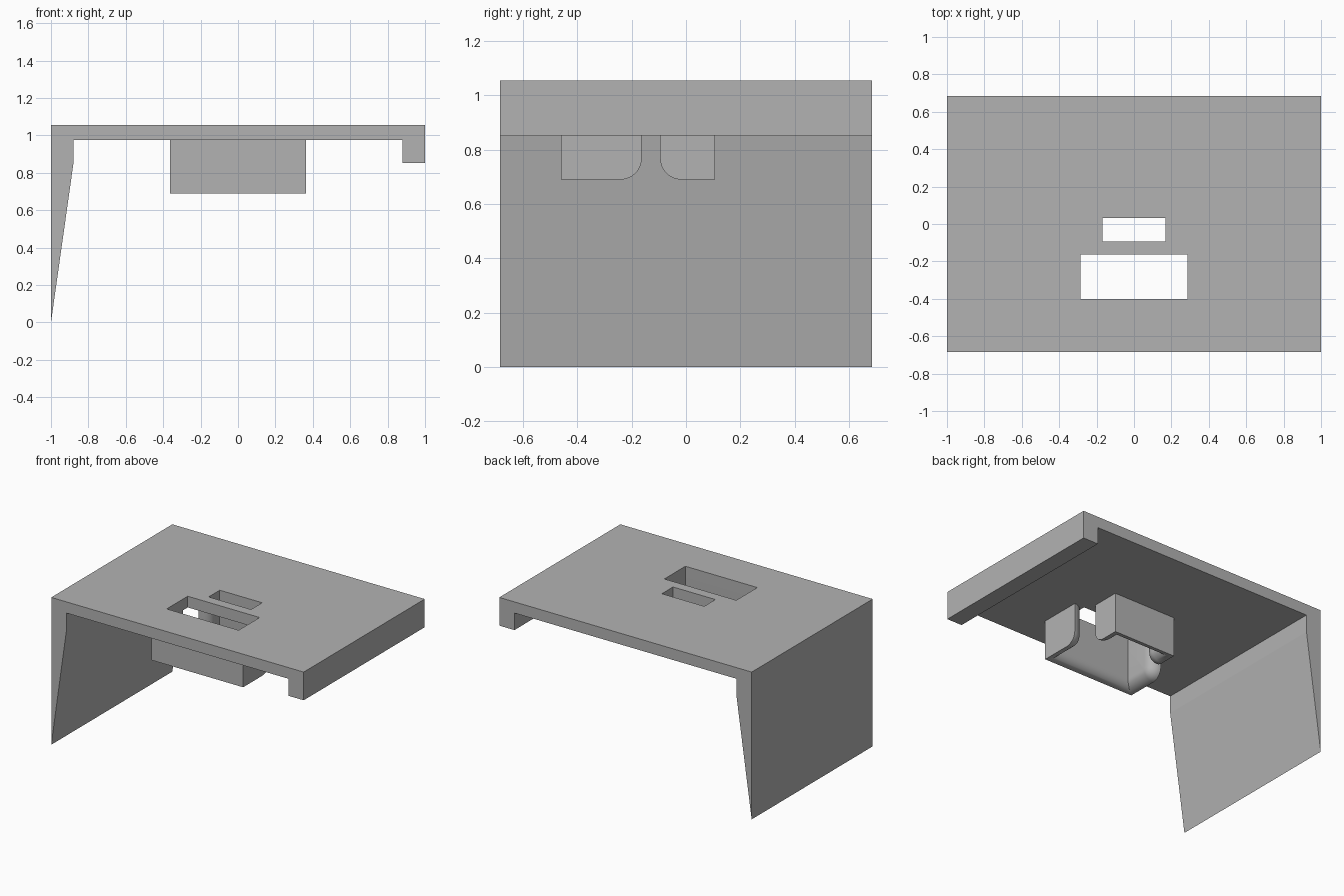
import bpy, bmesh, math

cube = bpy.data.objects.get("Cube")
if cube:
    bpy.data.objects.remove(cube, do_unlink=True)

grey = bpy.data.materials.new("plain grey")
grey.use_nodes = True
grey.diffuse_color = (0.45, 0.45, 0.45, 1)
grey.node_tree.nodes["Principled BSDF"].inputs["Base Color"].default_value = (0.45, 0.45, 0.45, 1)

TOP, UNDER, BOTTOM, DEPTH = 1.055, 0.975, 0.69, 0.685


def finish(name, bm):
    bmesh.ops.recalc_face_normals(bm, faces=bm.faces)
    mesh = bpy.data.meshes.new(name)
    bm.to_mesh(mesh)
    bm.free()
    mesh.materials.append(grey)
    obj = bpy.data.objects.new(name, mesh)
    bpy.context.scene.collection.objects.link(obj)
    return obj


def activate(obj):
    bpy.ops.object.select_all(action='DESELECT')
    obj.select_set(True)
    bpy.context.view_layer.objects.active = obj


def extrude_profile(name, points, y0, y1):
    bm = bmesh.new()
    face = bm.faces.new([bm.verts.new((x, y0, z)) for x, z in points])
    ext = bmesh.ops.extrude_face_region(bm, geom=[face])
    moved = [v for v in ext["geom"] if isinstance(v, bmesh.types.BMVert)]
    bmesh.ops.translate(bm, verts=moved, vec=(0, y1 - y0, 0))
    return finish(name, bm)


def cut_slot(obj, half, y0, y1):
    box = [(-half, UNDER - 0.1), (half, UNDER - 0.1), (half, TOP + 0.1), (-half, TOP + 0.1)]
    cutter = extrude_profile("slot_cutter", box, y0, y1)
    cutter.hide_render = True
    mod = obj.modifiers.new("slot", 'BOOLEAN')
    mod.operation, mod.solver, mod.object = 'DIFFERENCE', 'EXACT', cutter
    activate(obj)
    bpy.ops.object.modifier_apply(modifier=mod.name)
    bpy.data.objects.remove(cutter, do_unlink=True)


def u_bracket(name, half, y_wall, y_free, tx, ty, radius=0.078, steps=8):
    """U-shaped wall whose inner rim is rounded all the way to the outer face."""
    s = 1 if y_free > y_wall else -1
    bm = bmesh.new()
    rows = []
    for k in range(steps + 1):
        a = math.pi / 2 * k / steps
        d = 0.07 * (1 - math.cos(a))          # distance in from the rim
        x, wall = half - tx * math.sin(a), y_wall + s * ty * math.sin(a)
        side = [(y_free - s * d, UNDER)]
        for i in range(steps + 1):
            b = math.pi / 2 * i / steps
            side.append((y_free - s * radius + s * (radius - d) * math.cos(b),
                         BOTTOM + radius - (radius - d) * math.sin(b)))
        side.append((wall, BOTTOM + d))
        path = [(x, y, z) for y, z in side] + [(-x, y, z) for y, z in reversed(side)]
        rows.append([bm.verts.new(p) for p in path])
    # Rounded rim
    for r0, r1 in zip(rows, rows[1:]):
        for i in range(len(r0) - 1):
            bm.faces.new((r0[i], r0[i + 1], r1[i + 1], r1[i]))
    # Outer and inner flat faces
    n = len(rows[0]) // 2
    tops = []
    for row in (rows[0], rows[-1]):
        corners = [bm.verts.new((v.co.x, v.co.y, UNDER)) for v in (row[n - 1], row[n])]
        bm.faces.new(row[:n] + [corners[0]])
        bm.faces.new(row[n:] + [corners[1]])
        bm.faces.new((row[n - 1], row[n], corners[1], corners[0]))
        tops.append(corners)
    # Top faces against the plate
    (a0, a1), (b0, b1) = tops
    bm.faces.new((a0, a1, b1, b0))
    bm.faces.new([r[0] for r in rows] + [b0, a0])
    bm.faces.new([r[-1] for r in rows] + [b1, a1])
    obj = finish(name, bm)
    activate(obj)
    bpy.ops.object.shade_smooth_by_angle(angle=math.radians(30))
    return obj


# Plate with the tall tapered side and the short lip
cover = extrude_profile("cover_plate", [
    (-1, 0), (-0.88, 0.85), (-0.88, UNDER), (0.88, UNDER),
    (0.88, 0.853), (1, 0.853), (1, TOP), (-1, TOP)], -DEPTH, DEPTH)
cut_slot(cover, 0.285, -0.4, -0.162)
cut_slot(cover, 0.168, -0.093, 0.033)

# Facing pair of brackets under the slots
u_bracket("front_bracket", 0.363, -0.46, -0.163, 0.078, 0.06)
u_bracket("rear_bracket", 0.247, 0.107, -0.095, 0.078, 0.074)
